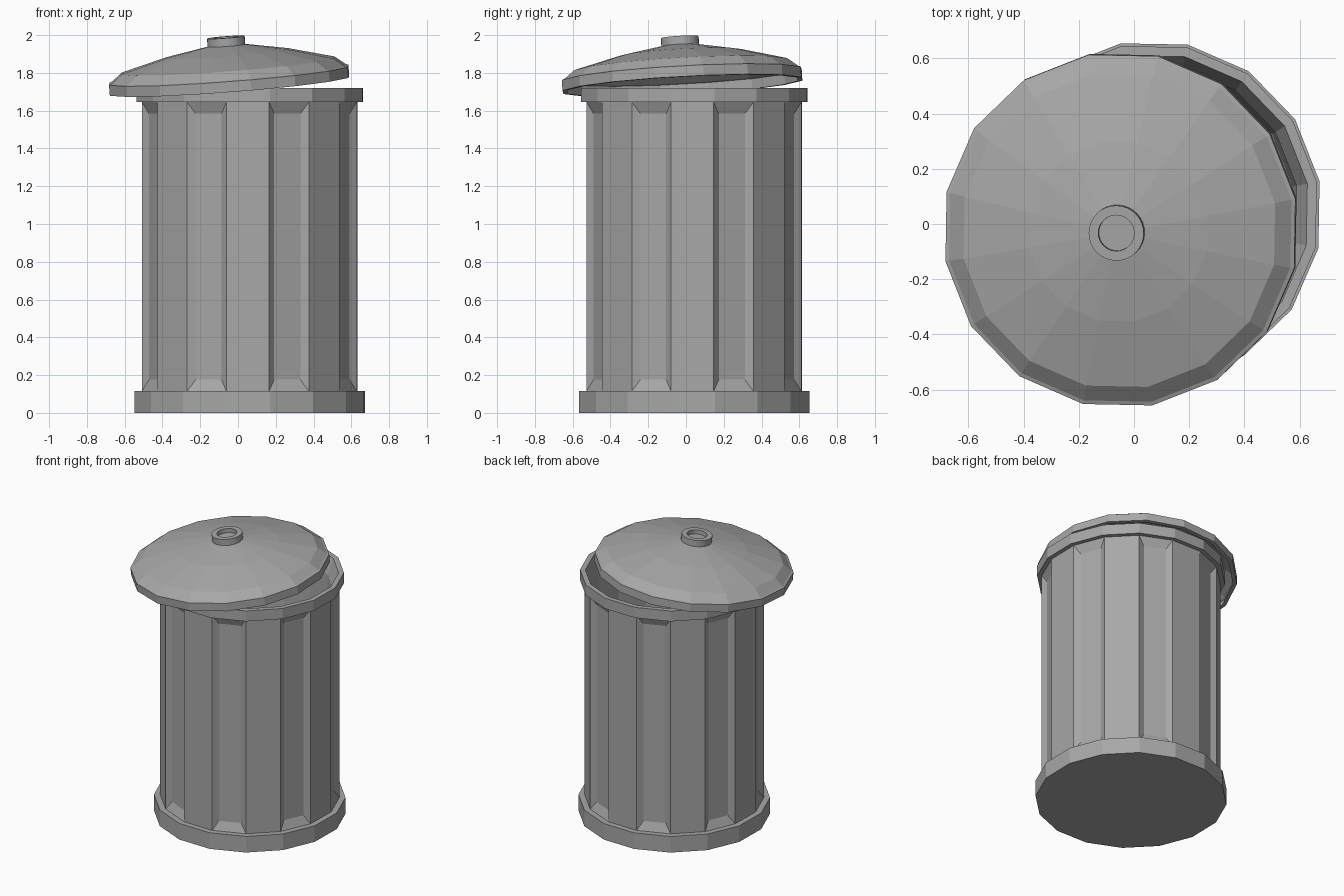
import bpy, bmesh, math
from mathutils import Vector, Matrix

if "Cube" in bpy.data.objects:
    bpy.data.objects.remove(bpy.data.objects["Cube"])

SIDES = 16
PHASE = math.radians(10.2)
CAN = Vector((0.062, 0.044, 0))

metal = bpy.data.materials.new("dark_grey_metal")
metal.diffuse_color = (0.39, 0.39, 0.39, 1)
metal.use_nodes = True
metal.node_tree.nodes["Principled BSDF"].inputs["Base Color"].default_value = metal.diffuse_color


def lathe(bm, profile, sides=SIDES, closed=False, cap_start=False, cap_end=False):
    """Spin (radius, z) points around z; returns the rows of side faces."""
    rings = [[bm.verts.new((r * math.cos(PHASE + 2 * math.pi * k / sides),
                            r * math.sin(PHASE + 2 * math.pi * k / sides), z))
              for k in range(sides)] for r, z in profile]
    rows = []
    pairs = list(zip(rings, rings[1:]))
    if closed:
        pairs.append((rings[-1], rings[0]))
    for a, b in pairs:
        rows.append([bm.faces.new((a[k], a[(k + 1) % sides], b[(k + 1) % sides], b[k]))
                     for k in range(sides)])
    if cap_start:
        bm.faces.new(rings[0][::-1])
    if cap_end:
        bm.faces.new(rings[-1])
    return rows


def finish(bm, name, matrix):
    mesh = bpy.data.meshes.new(name)
    bm.to_mesh(mesh)
    bm.free()
    mesh.materials.append(metal)
    ob = bpy.data.objects.new(name, mesh)
    ob.matrix_world = matrix
    bpy.context.collection.objects.link(ob)
    return ob


can_mat = Matrix.Translation(CAN)

# Base band with closed floor
bm = bmesh.new()
lathe(bm, [(0.62, 0), (0.62, 0.115), (0.58, 0.115)], cap_start=True)
finish(bm, "base_band", can_mat)

# Fluted body: every second wall panel is pressed inward
bm = bmesh.new()
walls = lathe(bm, [(0.58, 0.115), (0.58, 1.645)])[0]
bm.normal_update()
panels = walls[::2]
bmesh.ops.inset_individual(bm, faces=panels, thickness=0.055, depth=-0.025)
for f in panels:
    for v in f.verts:
        v.co.z += 0.022 if v.co.z < 0.8 else -0.022
finish(bm, "fluted_body", can_mat)

# Top rim running on into the smooth inner wall and floor
bm = bmesh.new()
lathe(bm, [(0.58, 1.645), (0.61, 1.645), (0.61, 1.72), (0.575, 1.72),
           (0.535, 1.61), (0.52, 0.06)], cap_end=True)
finish(bm, "top_rim_and_liner", can_mat)

# Tilted lid resting askew on the rim
normal = Vector((-0.076, -0.055, 1)).normalized()
tilt = Vector((0, 0, 1)).rotation_difference(normal).to_matrix().to_4x4()
lid_mat = Matrix.Translation((-0.045, -0.019, 1.733)) @ tilt

bm = bmesh.new()
lathe(bm, [(0.62, 0.0), (0.646, 0.0), (0.646, 0.056), (0.632, 0.061),
           (0.575, 0.106), (0.33, 0.171), (0.085, 0.216)], cap_end=True)
finish(bm, "lid", lid_mat)

# Round knob with a hollow top
bm = bmesh.new()
lathe(bm, [(0.1, 0.205), (0.1, 0.257), (0.065, 0.257), (0.065, 0.228)],
      sides=32, cap_end=True)
finish(bm, "lid_knob", lid_mat)
